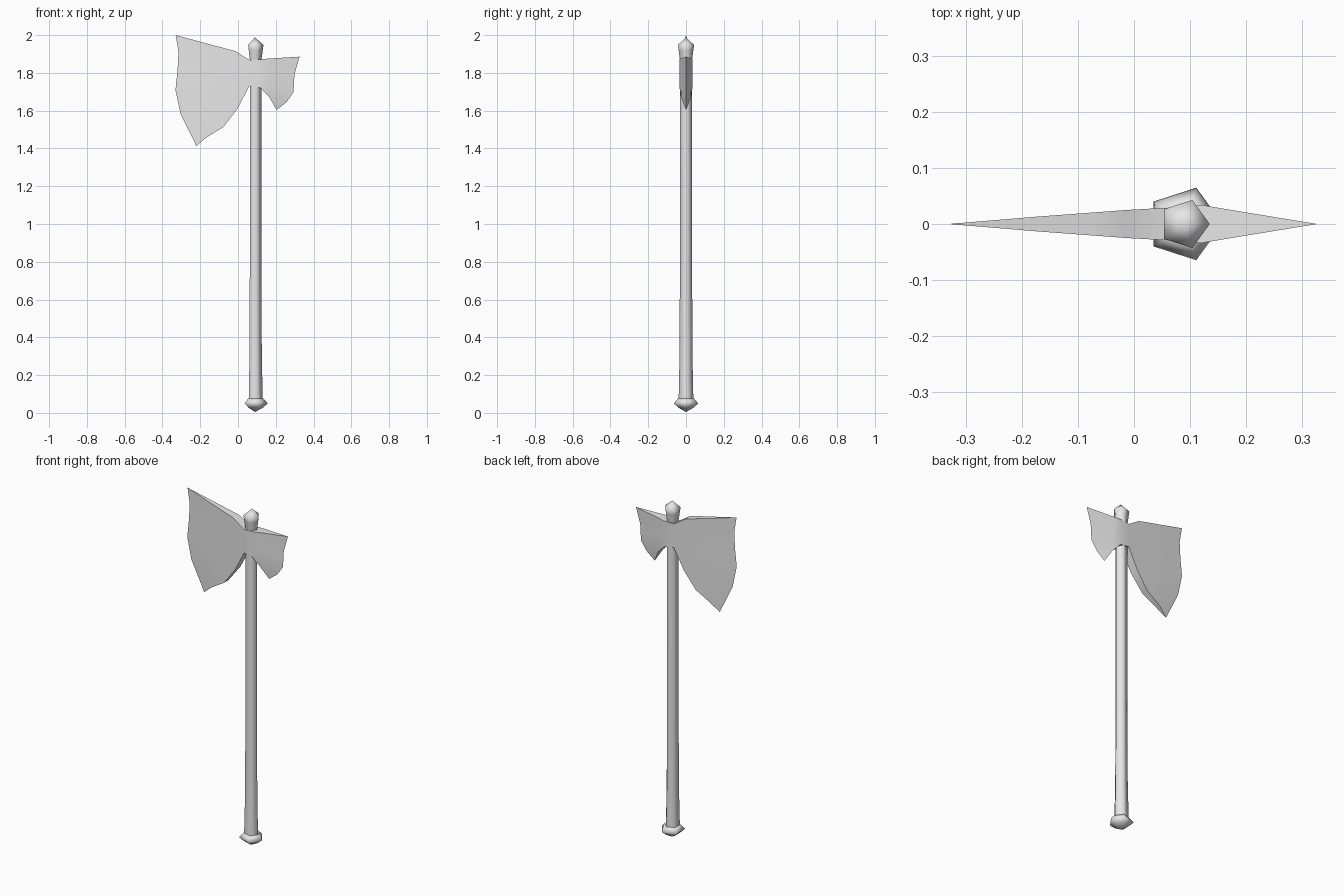
import bpy
import bmesh
from math import cos, sin, tau, radians

cube = bpy.data.objects.get("Cube")
if cube:
    bpy.data.objects.remove(cube, do_unlink=True)

grey = bpy.data.materials.new("plain_grey")
grey.use_nodes = True
grey.diffuse_color = (0.8, 0.8, 0.8, 1)
grey.node_tree.nodes["Principled BSDF"].inputs["Base Color"].default_value = (0.8, 0.8, 0.8, 1)

AXIS_X = 0.09
SIDES = 5


def finish(name, bm, angle):
    """Turn a bmesh into a smooth-shaded object."""
    bmesh.ops.remove_doubles(bm, verts=bm.verts, dist=0.0001)
    bmesh.ops.recalc_face_normals(bm, faces=bm.faces)
    mesh = bpy.data.meshes.new(name)
    bm.to_mesh(mesh)
    bm.free()
    mesh.materials.append(grey)
    obj = bpy.data.objects.new(name, mesh)
    bpy.context.collection.objects.link(obj)
    bpy.ops.object.select_all(action="DESELECT")
    obj.select_set(True)
    bpy.context.view_layer.objects.active = obj
    bpy.ops.object.shade_smooth_by_angle(angle=radians(angle))


def turned(name, profile, angle=80):
    """Five-sided turned part from (radius, height) pairs."""
    bm = bmesh.new()
    rings = [[bm.verts.new((AXIS_X + r * cos(tau * i / SIDES), r * sin(tau * i / SIDES), z))
              for i in range(SIDES)] for r, z in profile]
    for low, high in zip(rings, rings[1:]):
        for i in range(SIDES):
            j = (i + 1) % SIDES
            bm.faces.new((low[i], low[j], high[j], high[i]))
    finish(name, bm, angle)


# Handle: pommel, shaft and pointed cap
turned("pommel", [(0, 0.005), (0.04, 0.026), (0.068, 0.05), (0.046, 0.075), (0, 0.075)])
turned("shaft", [(0.041, 0.07), (0.036, 0.3), (0.034, 0.8), (0.034, 1.88)])
turned("cap", [(0.034, 1.87), (0.041, 1.92), (0.045, 1.948), (0, 1.988)])


# Axe head: columns across its width, each running from top to bottom
def column(top, bottom, steps=5):
    return [tuple(a + (b - a) * i / steps for a, b in zip(top, bottom))
            for i in range(steps + 1)]


large_edge = [(-0.33, 2.0), (-0.315, 1.91), (-0.32, 1.815),
              (-0.331, 1.709), (-0.304, 1.582), (-0.22, 1.412)]
small_edge = [(0.326, 1.886), (0.299, 1.793), (0.296, 1.745),
              (0.294, 1.698), (0.257, 1.645), (0.204, 1.603)]
columns = [
    large_edge,
    column((-0.175, 1.958), (-0.172, 1.455)),
    column((-0.08, 1.933), (-0.077, 1.513)),
    column((-0.013, 1.915), (-0.003, 1.61)),
    column((0.06, 1.868), (0.06, 1.73)),
    column((0.12, 1.872), (0.12, 1.72)),
    column((0.167, 1.876), (0.167, 1.67)),
    small_edge,
]
half_widths = [0, 0.013, 0.02, 0.025, 0.029, 0.034, 0.026, 0]

bm = bmesh.new()
sides = [[[bm.verts.new((x, s * w, z)) for x, z in col]
          for col, w in zip(columns, half_widths)] for s in (-1, 1)]
for side in sides:
    for a, b in zip(side, side[1:]):
        for i in range(len(a) - 1):
            bm.faces.new((a[i], a[i + 1], b[i + 1], b[i]))
# Close the top and bottom between the two cheeks
front, back = sides
for row in (0, -1):
    for c in range(len(columns) - 1):
        bm.faces.new((front[c][row], front[c + 1][row], back[c + 1][row], back[c][row]))
finish("axe_head", bm, 50)
